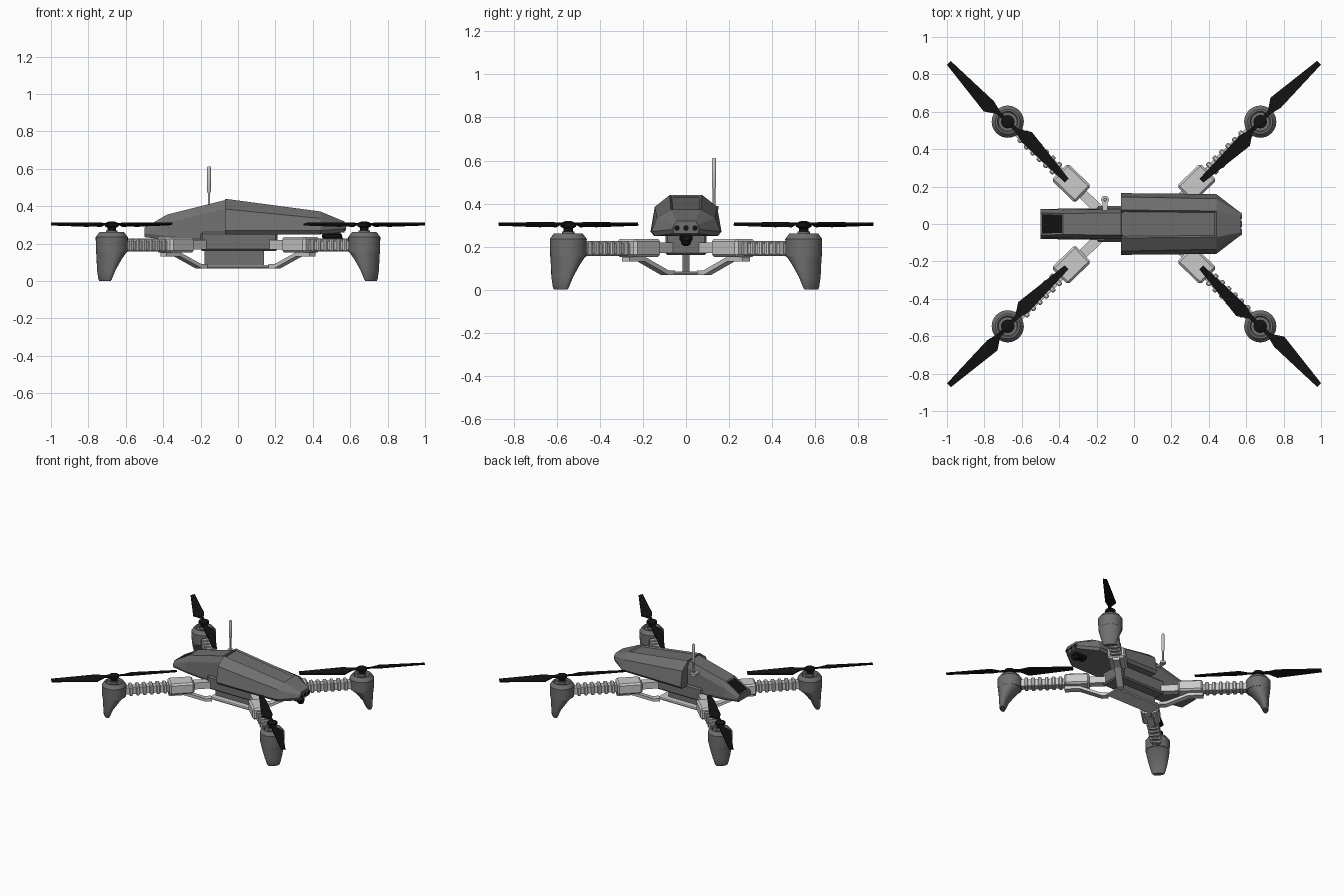
import bpy, bmesh
from math import atan2, cos, sin, pi, radians
from mathutils import Matrix, Vector

if "Cube" in bpy.data.objects:
    bpy.data.objects.remove(bpy.data.objects["Cube"])


def material(name, value):
    m = bpy.data.materials.new(name)
    m.use_nodes = True
    color = (value, value, value, 1)
    m.diffuse_color = color
    m.node_tree.nodes["Principled BSDF"].inputs["Base Color"].default_value = color
    return m


GREY = material("body grey", 0.16)
LIGHT = material("light grey", 0.6)
BLACK = material("black", 0.006)


def finish(name, bm, mats, matrix=Matrix(), smooth=True):
    bmesh.ops.recalc_face_normals(bm, faces=bm.faces[:])
    me = bpy.data.meshes.new(name)
    bm.to_mesh(me)
    bm.free()
    for m in mats:
        me.materials.append(m)
    if smooth:
        me.shade_smooth()
        me.set_sharp_from_angle(angle=radians(32))
    ob = bpy.data.objects.new(name, me)
    bpy.context.scene.collection.objects.link(ob)
    ob.matrix_world = matrix
    return ob


def loft(rings):
    """Bridge closed rings of points and cap both ends."""
    bm = bmesh.new()
    loops = [[bm.verts.new(p) for p in ring] for ring in rings]
    n = len(loops[0])
    for a, b in zip(loops, loops[1:]):
        for i in range(n):
            j = (i + 1) % n
            bm.faces.new((a[i], a[j], b[j], b[i]))
    bm.faces.new(loops[0])
    bm.faces.new(loops[-1])
    bmesh.ops.recalc_face_normals(bm, faces=bm.faces[:])
    return bm


def ellipse(cx, cy, z, a, b, n=24):
    return [(cx + a * cos(2 * pi * i / n), cy + b * sin(2 * pi * i / n), z) for i in range(n)]


def lathe(name, profile, mat, matrix=Matrix(), n=24):
    return finish(name, loft([ellipse(0, 0, z, r, r, n) for r, z in profile]), [mat], matrix)


def box(name, lo, hi, mat, matrix=Matrix(), bevel=0.0):
    lo, hi = Vector(lo), Vector(hi)
    bm = bmesh.new()
    bmesh.ops.create_cube(bm, size=1)
    for v in bm.verts:
        v.co = (lo + hi) / 2 + v.co * (hi - lo)
    if bevel:
        bmesh.ops.bevel(bm, geom=bm.edges[:], offset=bevel, segments=1, affect='EDGES')
    return finish(name, bm, [mat], matrix, False)


def hull(stations):
    """Loft of eight-sided sections: x, wide, shoulder, top widths, then heights."""
    rings = []
    for x, w, ws, wt, zb, zs, zt in stations:
        half = [(w * 0.9, zb), (w, zb + 0.02), (ws, zs), (wt, zt)]
        rings.append([(x, y, z) for y, z in half] + [(x, -y, z) for y, z in reversed(half)])
    return loft(rings)


# Front hull with the recessed hatch on top
bm = hull([(-0.07, 0.165, 0.145, 0.075, 0.25, 0.385, 0.44),
           (0.44, 0.16, 0.135, 0.07, 0.25, 0.335, 0.372),
           (0.57, 0.06, 0.055, 0.045, 0.26, 0.3, 0.318)])
top = [f for f in bm.faces if f.normal.z > 0.9 and f.calc_center_median().x < 0.4]
bmesh.ops.inset_region(bm, faces=top, thickness=0.013, depth=-0.01)
finish("front_hull", bm, [GREY], smooth=False)

# Tail hull with the dark rear window
bm = hull([(-0.5, 0.08, 0.075, 0.06, 0.235, 0.265, 0.285),
           (-0.38, 0.082, 0.075, 0.056, 0.22, 0.31, 0.355),
           (-0.06, 0.085, 0.08, 0.06, 0.2, 0.39, 0.435)])
slope = [f for f in bm.faces if f.normal.x < -0.3 and f.normal.z > 0.7]
bmesh.ops.inset_region(bm, faces=slope, thickness=0.012, depth=-0.004)
for f in slope:
    f.material_index = 1
finish("tail_hull", bm, [GREY, BLACK], smooth=False)

# Belly, keel and underside skid plate
box("belly", (-0.2, -0.095, 0.16), (0.21, 0.095, 0.262), GREY, bevel=0.01)
box("keel", (-0.18, -0.016, 0.075), (0.14, 0.016, 0.165), GREY)
box("skid_plate", (-0.2, -0.065, 0.068), (0.2, 0.065, 0.085), LIGHT, bevel=0.006)

# Underside camera and the nose lenses
box("camera_mount", (0.45, -0.03, 0.222), (0.555, 0.03, 0.258), BLACK, bevel=0.01)
lathe("camera_ball", [(0.008, -0.025), (0.02, -0.018), (0.026, 0), (0.02, 0.018), (0.008, 0.025)],
      BLACK, Matrix.Translation((0.535, 0, 0.228)), 16)
for y in (-0.042, 0, 0.042):
    place = Matrix.Translation((0.566, y, 0.286)) @ Matrix.Rotation(pi / 2, 4, 'Y')
    lathe("lens_ring", [(0.019, 0), (0.019, 0.008)], GREY, place, 16)
    lathe("lens", [(0.013, 0), (0.013, 0.011)], BLACK, place, 16)

# Antenna on its side bracket
antenna = Matrix.Translation((-0.155, 0.13, 0))
lathe("antenna", [(0.006, 0.38), (0.006, 0.47), (0.01, 0.48), (0.01, 0.605), (0.007, 0.612)],
      LIGHT, antenna, 12)
lathe("antenna_base", [(0.021, 0.372), (0.021, 0.388)], LIGHT, antenna, 16)
box("antenna_bracket", (-0.168, 0.07, 0.365), (-0.142, 0.13, 0.38), LIGHT)


def strut(name, matrix):
    """Bent bar rising from the skid plate to the arm housing."""
    path = [(-0.69, 0.068), (-0.645, 0.068), (-0.49, 0.13), (-0.385, 0.13)]
    h, t = 0.024, 0.022
    rings = [[(u, -h, z), (u, h, z), (u, h, z + t), (u, -h, z + t)] for u, z in path]
    finish(name, loft(rings), [LIGHT], matrix, False)


def propeller(name, matrix):
    """Two pitched blades turned half a circle apart, with a hub."""
    outline = [(0, -0.012), (0.07, -0.01), (0.13, -0.025), (0.445, -0.014),
               (0.445, 0.015), (0.13, 0.052), (0.07, 0.012), (0, 0.012)]
    for k in range(2):
        rings = [[(u, v, z - 0.2 * v) for u, v in outline] for z in (0.3, 0.309)]
        finish(name + "_blade", loft(rings), [BLACK],
               matrix @ Matrix.Rotation(k * pi, 4, 'Z'), False)
    lathe(name + "_hub", [(0.022, 0.26), (0.022, 0.285), (0.036, 0.292), (0.036, 0.31), (0.015, 0.318)],
          BLACK, matrix, 16)


# Four arms, each built in a frame with its origin under the motor
for sx, side in ((1, "front"), (-1, "rear")):
    for sy, hand in ((1, "left"), (-1, "right")):
        tag = side + "_" + hand
        base = Matrix.Translation((sx * 0.675, sy * 0.547, 0))
        arm = base @ Matrix.Rotation(atan2(sy * 0.695, sx * 0.72), 4, 'Z')
        box(tag + "_inner_bar", (-0.74, -0.027, 0.17), (-0.55, 0.027, 0.22), LIGHT, arm)
        box(tag + "_housing", (-0.56, -0.063, 0.152), (-0.385, 0.063, 0.236), LIGHT, arm, 0.012)
        box(tag + "_arm", (-0.39, -0.027, 0.165), (-0.05, 0.027, 0.215), LIGHT, arm)
        for i in range(6):
            u = -0.37 + i * 0.048
            box(tag + "_rib", (u, -0.04, 0.157), (u + 0.026, 0.04, 0.227), LIGHT, arm, 0.006)
        strut(tag + "_strut", arm)
        lathe(tag + "_motor", [(0.084, 0.155), (0.086, 0.235), (0.066, 0.262), (0.056, 0.262),
                               (0.05, 0.25), (0.03, 0.25), (0.03, 0.27)], GREY, arm, 32)
        leg = [ellipse(0, 0, 0.16, 0.084, 0.084), ellipse(0.018, 0, 0.12, 0.06, 0.077),
               ellipse(0.04, 0, 0.06, 0.035, 0.062), ellipse(0.05, 0, 0.008, 0.022, 0.046),
               ellipse(0.05, 0, 0, 0.017, 0.04)]
        finish(tag + "_leg", loft(leg), [GREY], arm)
        propeller(tag + "_propeller", base @ Matrix.Rotation(atan2(sy, sx), 4, 'Z'))
